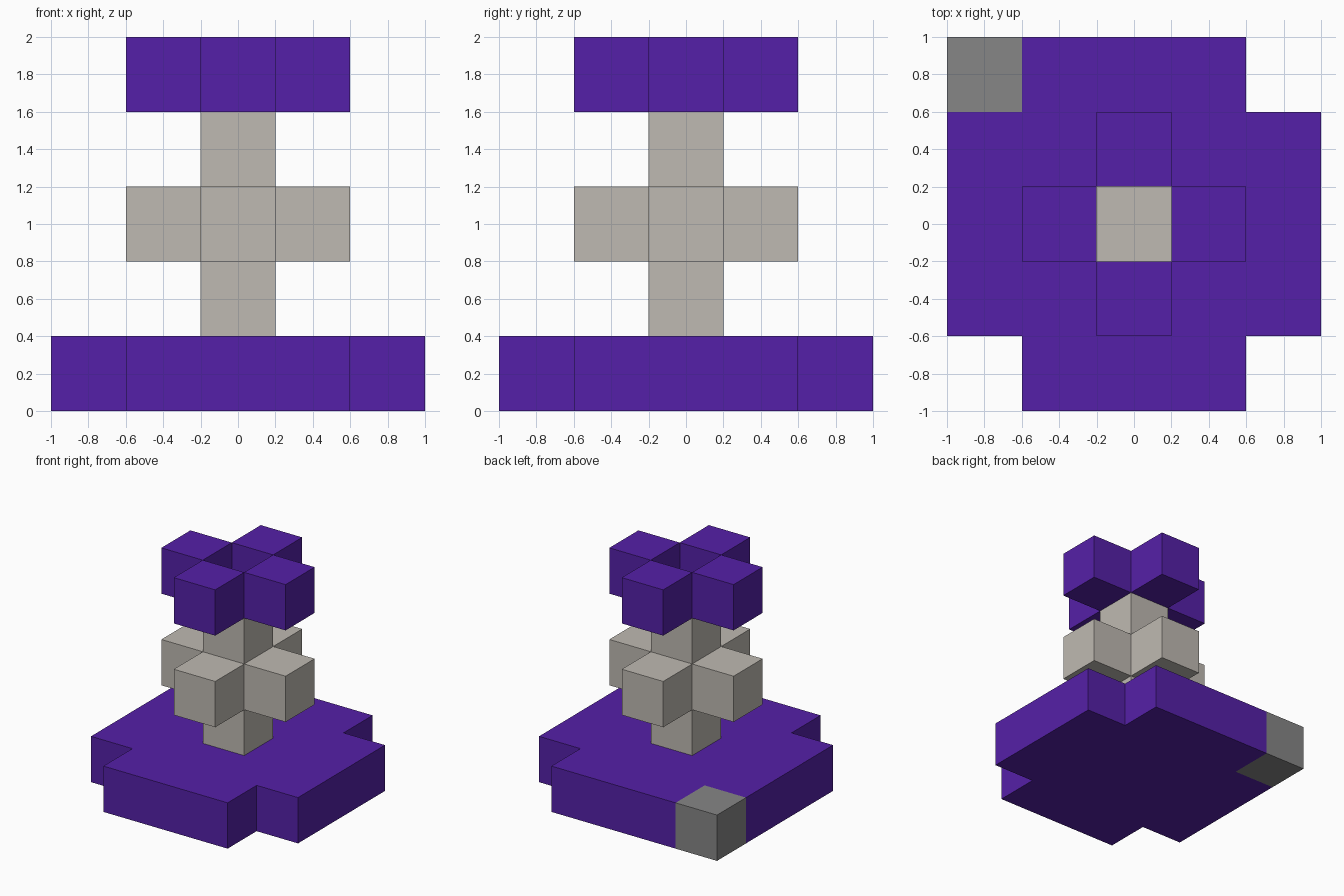
import bpy
import bmesh
from mathutils import Vector, Matrix

default = bpy.data.objects.get("Cube")
if default:
    bpy.data.objects.remove(default, do_unlink=True)

U = 0.4  # edge length of one block


def material(name, rgb):
    mat = bpy.data.materials.new(name)
    mat.use_nodes = True
    color = (*rgb, 1.0)
    mat.diffuse_color = color
    mat.node_tree.nodes["Principled BSDF"].inputs["Base Color"].default_value = color
    return mat


purple = material("purple", (0.091, 0.0145, 0.392))
stone = material("warm stone", (0.521, 0.491, 0.445))
grey = material("grey", (0.238, 0.238, 0.238))


def finish(name, bm, mat):
    bmesh.ops.recalc_face_normals(bm, faces=bm.faces)
    mesh = bpy.data.meshes.new(name)
    bm.to_mesh(mesh)
    bm.free()
    mesh.materials.append(mat)
    obj = bpy.data.objects.new(name, mesh)
    bpy.context.collection.objects.link(obj)
    return obj


def add_block(bm, center):
    return bmesh.ops.create_cube(bm, size=U, matrix=Matrix.Translation(center))


# Base: cross-shaped slab, one notched corner turned four times
bm = bmesh.new()
outline = []
for turn in range(4):
    for x, y in ((1, 0.6), (0.6, 0.6), (0.6, 1)):
        for _ in range(turn):
            x, y = -y, x
        outline.append(bm.verts.new((x, y, 0)))
bottom = bm.faces.new(outline)
walls = bmesh.ops.extrude_face_region(bm, geom=[bottom], use_keep_orig=True)
top = [v for v in walls["geom"] if isinstance(v, bmesh.types.BMVert)]
bmesh.ops.translate(bm, verts=top, vec=(0, 0, U))
finish("base_slab", bm, purple)

# Grey block filling one back corner of the base
bm = bmesh.new()
add_block(bm, Vector((-2 * U, 2 * U, U / 2)))
finish("corner_block", bm, grey)

# Stem: a block with every face pulled out by one block
bm = bmesh.new()
add_block(bm, Vector((0, 0, 1)))
bm.normal_update()
arms = bmesh.ops.extrude_discrete_faces(bm, faces=bm.faces[:])
for face in arms["faces"]:
    face.normal_update()
    bmesh.ops.translate(bm, verts=face.verts[:], vec=face.normal * U)
finish("stem_with_arms", bm, stone)

# Crown: four blocks around an open middle
bm = bmesh.new()
for dx, dy in ((1, 0), (0, 1), (-1, 0), (0, -1)):
    add_block(bm, Vector((dx * U, dy * U, 2 - U / 2)))
finish("crown_blocks", bm, purple)
